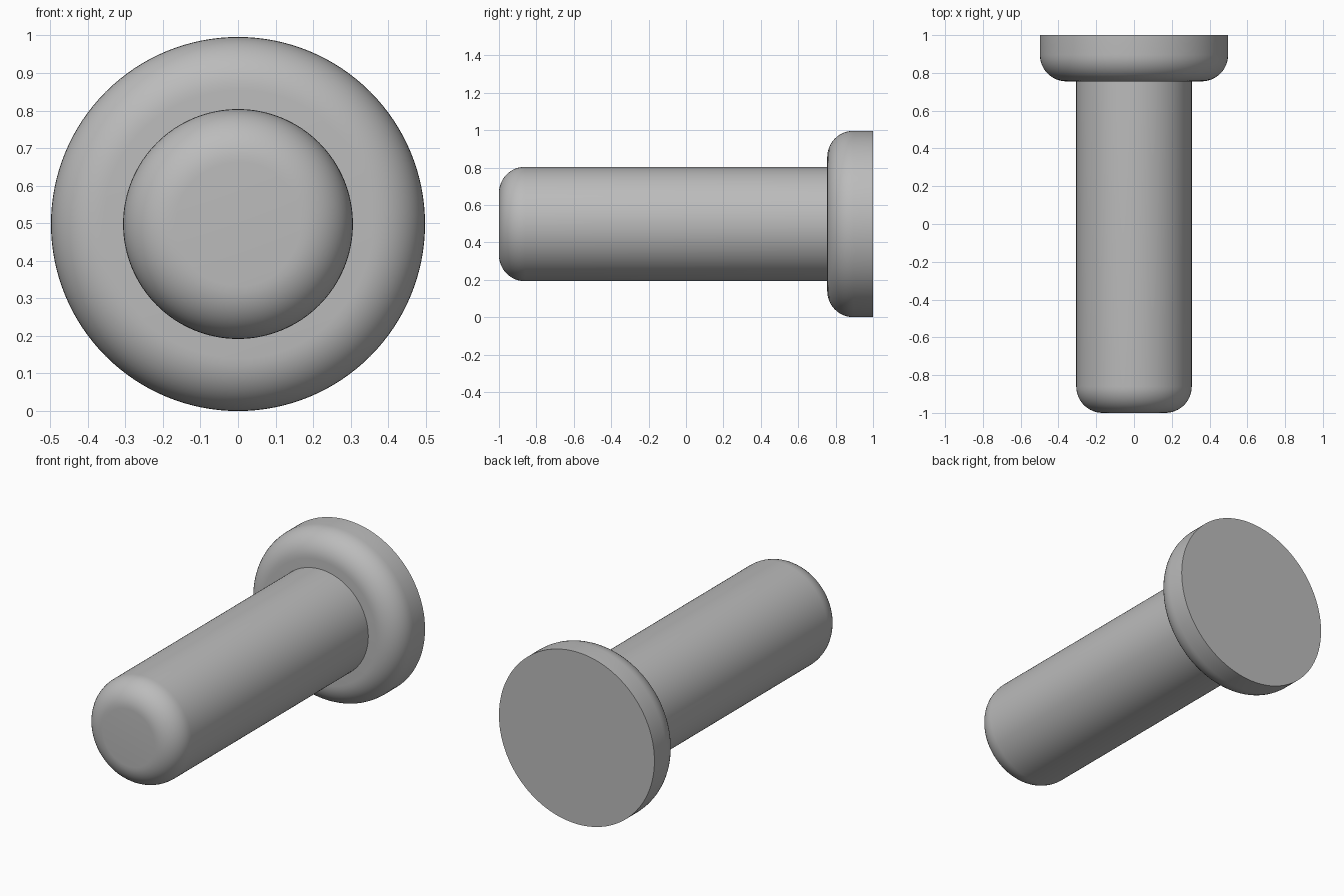
import bpy, bmesh
from math import sin, cos, pi, radians
from mathutils import Matrix

cube = bpy.data.objects.get("Cube")
if cube:
    bpy.data.objects.remove(cube, do_unlink=True)

SEGMENTS = 128
AXIS_Z = 0.498

grey = bpy.data.materials.new("plain grey")
grey.use_nodes = True
colour = (0.5, 0.5, 0.5, 1)
grey.diffuse_color = colour
grey.node_tree.nodes["Principled BSDF"].inputs["Base Color"].default_value = colour


def rounded_cylinder(name, radius, front, back, fillet, steps=12):
    """Cylinder along y with its front rim rounded."""
    bm = bmesh.new()
    # Profile as (radius, y) from the front face to the back rim
    profile = []
    for i in range(steps + 1):
        a = i / steps * pi / 2
        profile.append((radius - fillet + fillet * sin(a), front + fillet - fillet * cos(a)))
    profile.append((radius, back))
    rings = []
    for r, y in profile:
        rings.append([bm.verts.new((r * cos(2 * pi * k / SEGMENTS), y,
                                    r * sin(2 * pi * k / SEGMENTS)))
                      for k in range(SEGMENTS)])
    for a, b in zip(rings, rings[1:]):
        for k in range(SEGMENTS):
            n = (k + 1) % SEGMENTS
            bm.faces.new((a[k], a[n], b[n], b[k]))
    # Flat end faces
    bm.faces.new(rings[0])
    bm.faces.new(rings[-1])
    bmesh.ops.recalc_face_normals(bm, faces=bm.faces)
    bm.transform(Matrix.Translation((0, 0, AXIS_Z)))
    mesh = bpy.data.meshes.new(name)
    bm.to_mesh(mesh)
    bm.free()
    mesh.materials.append(grey)
    obj = bpy.data.objects.new(name, mesh)
    bpy.context.collection.objects.link(obj)
    bpy.ops.object.select_all(action="DESELECT")
    obj.select_set(True)
    bpy.context.view_layer.objects.active = obj
    bpy.ops.object.shade_smooth_by_angle(angle=radians(30))
    return obj


# Long pin with a rounded tip, seated in the wide head
rounded_cylinder("shaft", 0.306, -1.0, 0.78, 0.14)
rounded_cylinder("head", 0.498, 0.755, 1.0, 0.14)
